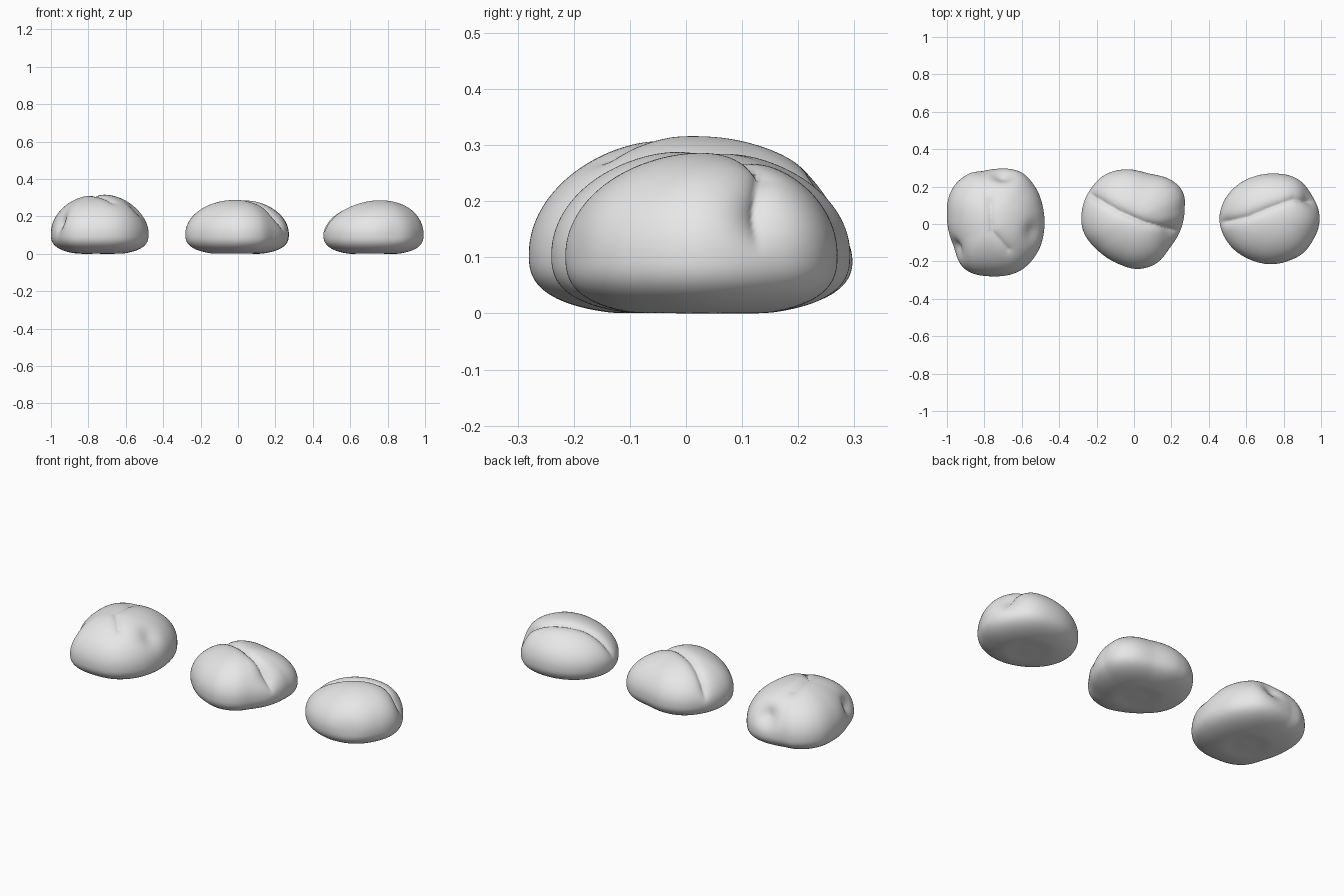
import bpy, bmesh, math
from mathutils import Vector

if "Cube" in bpy.data.objects:
    bpy.data.objects.remove(bpy.data.objects["Cube"])

dough = bpy.data.materials.new("plain_grey_dough")
dough.diffuse_color = (0.8, 0.8, 0.8, 1)
dough.use_nodes = True
dough.node_tree.nodes["Principled BSDF"].inputs["Base Color"].default_value = dough.diffuse_color


def radius_function(outline, centre):
    """Smooth periodic radius by angle through the plan outline points."""
    pts = sorted((math.atan2(y - centre[1], x - centre[0]),
                  math.hypot(x - centre[0], y - centre[1])) for x, y in outline)
    n = len(pts)

    def radius(a):
        for i in range(n):
            a0, a1 = pts[i][0], pts[(i + 1) % n][0]
            if i == n - 1:
                a1 += 2 * math.pi
                if a < a0:
                    a += 2 * math.pi
            if a0 <= a <= a1:
                break
            if i == n - 2 and a < pts[0][0]:
                continue
        t = min(max((a - a0) / (a1 - a0), 0), 1)
        p0, p1, p2, p3 = (pts[(i + k) % n][1] for k in (-1, 0, 1, 2))
        return p1 + 0.5 * t * (p2 - p0 + t * (2 * p0 - 5 * p1 + 4 * p2 - p3
                               + t * (3 * (p1 - p2) + p3 - p0)))
    return radius


def seam_distance(p, line):
    """Plan distance from a point to the seam polyline."""
    best = 9
    for a, b in zip(line, line[1:]):
        a, b = Vector(a), Vector(b)
        ab = b - a
        t = min(max((p - a).dot(ab) / ab.dot(ab), 0), 1)
        best = min(best, (p - a - ab * t).length)
    return best


def smooth(lo, hi, v):
    t = min(max((v - lo) / (hi - lo), 0), 1)
    return t * t * (3 - 2 * t)


def bun(name, outline, centre, height, shift, seam, depth, dents, mid=0.11):
    radius = radius_function(outline, centre)
    core = Vector((centre[0], centre[1], 0.1))
    bm = bmesh.new()
    bmesh.ops.create_icosphere(bm, subdivisions=6, radius=1)
    for v in bm.verts:
        x, y, s = v.co
        a, c = math.atan2(y, x), math.hypot(x, y)
        r = radius(a)
        if s >= 0:      # domed top, leaning towards its peak
            p = Vector((c * r * math.cos(a) + shift[0] * s * s,
                        c * r * math.sin(a) + shift[1] * s * s, 0))
            p.z = mid + (height - mid) * s
        else:           # squarer belly with a flat foot
            k = (c ** 2.7 + (-s) ** 2.7) ** (-1 / 2.7)
            p = Vector((c * k * r * math.cos(a), c * k * r * math.sin(a), mid + mid * s * k))
        p.x += centre[0]
        p.y += centre[1]
        q = p.copy()
        # folded seam
        d = seam_distance(Vector((p.x, p.y)), seam)
        push = depth * math.exp(-d / 0.022) * smooth(0.1, 0.2, p.z)
        # pressed dimples
        for dx, dy, dz, size, amount in dents:
            e = (p - Vector((dx, dy, dz))).length / size
            push += amount * math.exp(-e * e)
        q += (core - p).normalized() * push
        # slightly hollow underside
        if s < 0:
            q.z += 0.008 * (1 - smooth(0.05, 0.14, math.hypot(p.x - centre[0], p.y - centre[1])))
        v.co = q
    low = min(v.co.z for v in bm.verts)
    for v in bm.verts:
        v.co.z -= low
    for f in bm.faces:
        f.smooth = True
    mesh = bpy.data.meshes.new(name)
    bm.to_mesh(mesh)
    bm.free()
    mesh.materials.append(dough)
    bpy.context.collection.objects.link(bpy.data.objects.new(name, mesh))


# left bun: tall, with a short top fold and several dimples
bun("left_bun",
    [(-1, .03), (-.97, .19), (-.88, .27), (-.8, .285), (-.61, .28), (-.53, .2), (-.485, .08),
     (-.48, -.03), (-.505, -.13), (-.61, -.25), (-.755, -.28), (-.905, -.24), (-.97, -.11)],
    (-.74, 0), .323, (0, .01),
    [(-.77, .12), (-.76, -.04), (-.67, -.14)], .016,
    [(-.55, -.04, .23, .06, .02), (-.94, -.13, .17, .05, .03), (-.7, .27, .2, .06, .035)])

# middle bun: diagonal fold running down both sides
bun("middle_bun",
    [(-.28, .06), (-.23, .19), (-.16, .26), (-.07, .29), (.08, .27), (.22, .22), (.265, .16),
     (.27, .08), (.25, -.03), (.19, -.13), (.12, -.21), (.02, -.24), (-.09, -.21),
     (-.195, -.14), (-.27, -.04)],
    (0, .02), .297, (0, 0),
    [(-.25, .17), (-.1, .08), (.06, .01), (.25, -.04)], .028,
    [(.19, -.03, .2, .06, .015)])

# right bun: curved fold behind the peak
bun("right_bun",
    [(.457, .02), (.48, .12), (.555, .21), (.645, .255), (.75, .27), (.875, .24), (.95, .16),
     (.99, .06), (.99, 0), (.955, -.09), (.875, -.18), (.75, -.215), (.62, -.19), (.51, -.11)],
    (.725, .025), .293, (.03, .01),
    [(.46, .01), (.6, .04), (.74, .1), (.86, .14), (.98, .13)], .026,
    [(.93, .13, .17, .06, .015), (.83, -.17, .12, .06, .008)])
